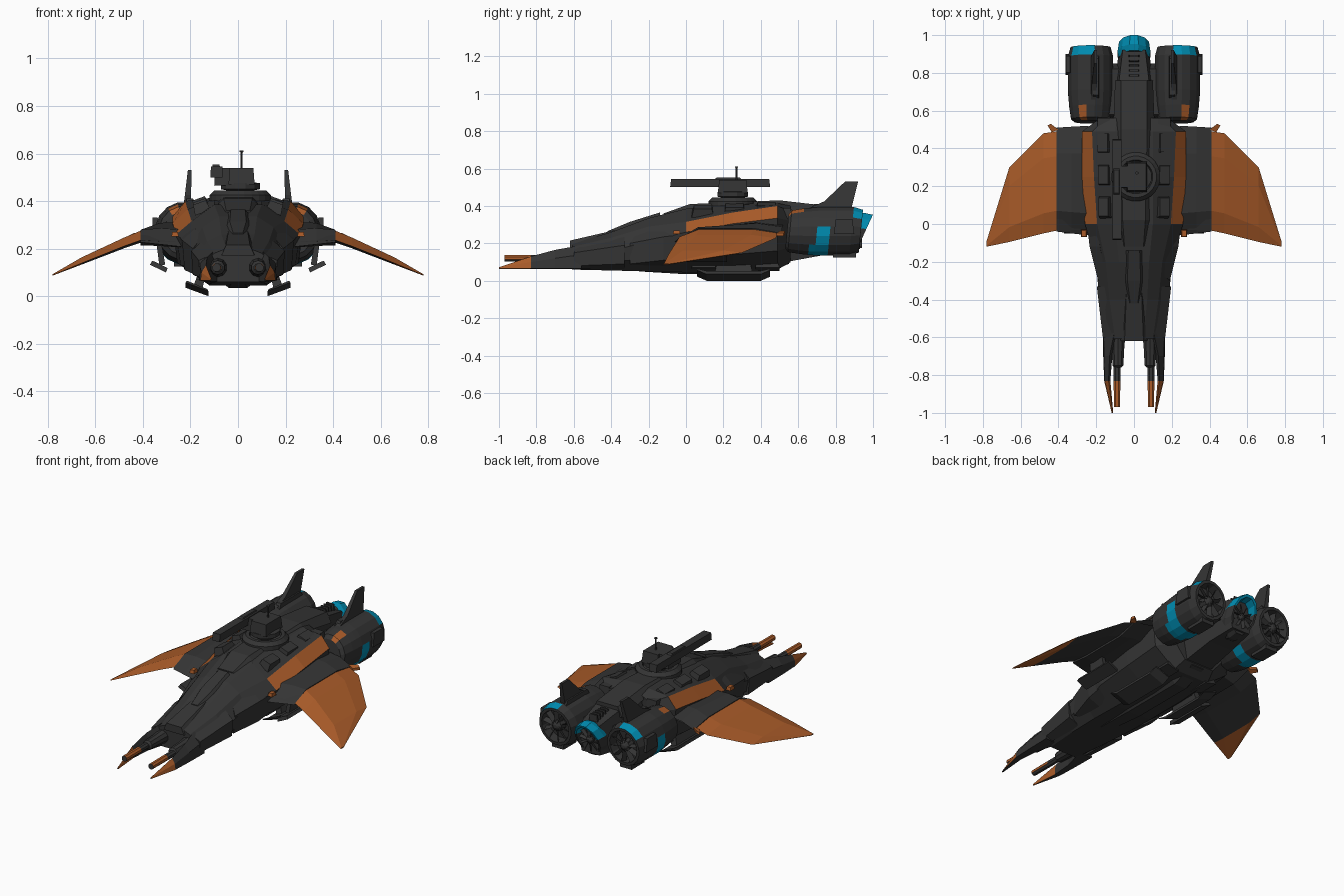
import bpy, bmesh, math
from mathutils import Vector, Matrix

cube = bpy.data.objects.get("Cube")
if cube:
    bpy.data.objects.remove(cube, do_unlink=True)


def material(name, rgb):
    m = bpy.data.materials.new(name)
    m.use_nodes = True
    m.diffuse_color = (*rgb, 1)
    m.node_tree.nodes["Principled BSDF"].inputs["Base Color"].default_value = (*rgb, 1)
    return m


DARK, ORANGE, CYAN = 0, 1, 2
MATS = [material("charcoal hull", (0.035, 0.035, 0.035)),
        material("burnt orange trim", (0.40, 0.105, 0.022)),
        material("cyan glow", (0.0, 0.27, 0.45))]


def finish(name, bm, rule=DARK, mirror=False):
    """Turn a bmesh into an object; rule is a colour index or a function of a face."""
    bmesh.ops.recalc_face_normals(bm, faces=bm.faces)
    bm.normal_update()
    for f in bm.faces:
        f.material_index = rule(f) if callable(rule) else rule
    me = bpy.data.meshes.new(name)
    bm.to_mesh(me)
    bm.free()
    for m in MATS:
        me.materials.append(m)
    ob = bpy.data.objects.new(name, me)
    bpy.context.collection.objects.link(ob)
    if mirror:
        ob.modifiers.new("mirror", "MIRROR").use_mirror_merge = False
    return ob


def loft(name, rings, rule=DARK, mirror=False):
    bm = bmesh.new()
    vs = [[bm.verts.new(p) for p in r] for r in rings]
    n = len(vs[0])
    for a, b in zip(vs, vs[1:]):
        for i in range(n):
            j = (i + 1) % n
            bm.faces.new((a[i], a[j], b[j], b[i]))
    bm.faces.new(vs[0])
    bm.faces.new(vs[-1])
    return finish(name, bm, rule, mirror)


def hull(name, stations, rule=DARK):
    """Symmetric loft along y; each station is y followed by half-profile points."""
    rings = []
    for y, *half in stations:
        rings.append([(x, y, z) for x, z in half] + [(-x, y, z) for x, z in reversed(half)])
    return loft(name, rings, rule)


def box(name, x, y, z, rule=DARK, mirror=False, taper=0.8, roll=0):
    """Block from ranges, narrowed at the top, rolled about its own long axis."""
    bm = bmesh.new()
    c = Vector((sum(x) / 2, sum(y) / 2, sum(z) / 2))
    size = (x[1] - x[0], y[1] - y[0], z[1] - z[0])
    bmesh.ops.create_cube(bm, size=1)
    for v in bm.verts:
        k = taper if v.co.z > 0 else 1
        v.co = Vector((v.co.x * size[0] * k, v.co.y * size[1] * k, v.co.z * size[2]))
    bm.transform(Matrix.Translation(c) @ Matrix.Rotation(roll, 4, "Y"))
    return finish(name, bm, rule, mirror)


def lathe(name, axis, centre, rows, n=16, rule=DARK, mirror=False, sz=1, shear=0):
    """Rings of (distance, radius) along the y or z axis."""
    rings = []
    for d, r in rows:
        ring = []
        for i in range(n):
            a = math.tau * (i + 0.5) / n
            u, w = r * math.cos(a), r * sz * math.sin(a)
            ring.append((centre[0] + u, d + w * shear, centre[1] + w) if axis == "y"
                        else (centre[0] + u, centre[1] + w, d))
        rings.append(ring)
    return loft(name, rings, rule, mirror)


# Main fuselage with orange shoulder stripes
def shoulder_paint(f):
    c = f.calc_center_median()
    return ORANGE if abs(c.x) > .2 and c.z > .27 and 0 < c.y < .5 else DARK


def section(y, top, tw, sx, sz, w, mid, low, bw, bot):
    return (y, (tw, top), (sx, sz), (w, mid), (w * .93, low), (bw, bot))


hull("fuselage", [
    section(-.61, .20, .05, .10, .18, .16, .13, .09, .09, .06),
    section(-.40, .26, .07, .13, .23, .185, .16, .10, .11, .055),
    section(-.20, .335, .08, .15, .29, .20, .21, .12, .12, .05),
    section(.00, .385, .10, .195, .315, .26, .26, .13, .12, .045),
    section(.25, .41, .10, .212, .365, .275, .305, .14, .12, .045),
    section(.49, .415, .10, .222, .40, .275, .335, .16, .12, .06),
    section(.56, .40, .09, .15, .37, .18, .32, .18, .10, .10)], shoulder_paint)
hull("spine", [
    (-.12, (.05, .36), (.07, .33)), (.02, (.06, .41), (.10, .37)),
    (.50, (.07, .43), (.11, .39)), (.76, (.07, .40), (.10, .34))])
hull("canopy", [
    (-.42, (.02, .265), (.035, .24)), (-.30, (.035, .315), (.07, .26)),
    (-.14, (.03, .365), (.07, .32))])
hull("nose_deck", [
    (-.62, (.05, .215), (.07, .17)), (-.36, (.04, .275), (.08, .23))])
hull("tail_boom", [
    (.48, (.09, .39), (.12, .26), (.09, .09)), (.75, (.08, .38), (.10, .25), (.08, .14)),
    (.92, (.06, .34), (.08, .245), (.06, .16))])
hull("belly_keel", [
    (-.25, (.05, .07), (.03, .05)), (0, (.08, .07), (.04, .035)),
    (.40, (.08, .08), (.04, .035)), (.55, (.06, .12), (.04, .09))])

# Armour plates and surface details
loft("cheek_plate", [
    [(.15, -.27, .25), (.19, -.30, .20), (.18, -.30, .09), (.13, -.27, .08)],
    [(.18, -.12, .285), (.235, -.12, .235), (.225, -.12, .11), (.15, -.12, .08)],
    [(.20, .01, .29), (.25, .01, .25), (.23, .01, .13), (.15, .01, .08)]], mirror=True)
loft("nose_side_plate", [
    [(.10, -.60, .18), (.165, -.60, .15), (.16, -.60, .08), (.12, -.60, .065)],
    [(.13, -.33, .25), (.197, -.33, .19), (.19, -.33, .09), (.12, -.33, .06)]], mirror=True)
for i in range(3):
    y = .03 + i * .17
    box("deck_panel", (.12, .19), (y, y + .12), (.35, .395 + i * .009), mirror=True, roll=.35)
    box("belly_panel", (.09, .17), (y, y + .13), (.06, .11), mirror=True, roll=-.25)
box("rear_shoulder", (.12, .20), (.47, .57), (.25, .39), mirror=True)
for i in range(5):
    y = .78 + i * .026
    box("tail_rib", (-.03, .03), (y, y + .012), (.33, .385))


# Forked nose with orange upper tips and twin guns
def tip_paint(f):
    return ORANGE if f.calc_center_median().y < -.83 and f.normal.z > -.3 and f.normal.y > -.9 else DARK


loft("nose_prong", [[(a, y, .062), (b, y, .065), (b - .004, y, m), (a + .3 * (b - a), y, t), (a, y, m)]
     for y, a, b, m, t in [(-.56, .075, .165, .14, .19), (-.70, .115, .163, .12, .165),
                           (-.83, .125, .158, .10, .13), (-1, .11, .118, .07, .072)]],
     tip_paint, mirror=True)
lathe("gun_pod", "y", (.085, .12), [(-.76, .018), (-.75, .03), (-.66, .035), (-.55, .045)], 10, mirror=True)
lathe("gun_barrel", "y", (.09, .12), [(-.97, .018), (-.83, .019), (-.74, .019)], 8, tip_paint, True)


# Swept, drooping wings: orange on top, dark beneath except at the tips
def wing_ring(x, y0, y1, z, t, rise=0):
    c = y1 - y0
    points = ((0, -.4), (.2, .4), (.75, .4), (1, 0), (.75, -.6), (.2, -.6))
    return [(x, y0 + c * u, z + t * w + rise * (u - .5)) for u, w in points]


def wing_paint(f):
    x = f.calc_center_median().x
    return ORANGE if x > .62 or (x > .41 and f.normal.z > .05) else DARK


loft("wing", [wing_ring(.22, -.03, .50, .265, .05, .04), wing_ring(.41, -.035, .49, .255, .05),
              wing_ring(.48, -.05, .48, .228, .045), wing_ring(.66, -.095, .30, .15, .03),
              wing_ring(.78, -.12, -.09, .09, .006)], wing_paint, True)
loft("wing_root_panel", [wing_ring(.24, -.06, .52, .268, .075, .06),
                         wing_ring(.33, -.05, .515, .268, .075, .04),
                         wing_ring(.41, -.04, .51, .253, .065)], mirror=True)
loft("wing_spur", [[(.40, .50, z), (.435, .485, z - .01), (.458, .522, z - .01), (.44, .53, z)]
                   for z in (.25, .265)], ORANGE, True)
box("root_clip", (.25, .28), (-.07, -.03), (.25, .27), ORANGE, True)

# Under-wing pods and landing skids
box("wing_pod", (.295, .37), (-.05, .22), (.115, .135), mirror=True, taper=.95, roll=-.45)
box("pod_strut", (.315, .34), (.02, .14), (.13, .25), mirror=True, roll=.15)
loft("landing_skid", [[(.125, y, z), (.13, y, z + h), (.215, y, z + .035 + h), (.22, y, z + .035)]
     for y, z, h in [(.06, .022, .008), (.11, 0, .018), (.40, 0, .018), (.45, .022, .008)]], mirror=True)
box("skid_strut", (.14, .18), (.15, .36), (.02, .11), mirror=True, roll=-.3)


# Engines with glowing bands, recessed exhausts and fans
def engine_paint(f):
    c = f.calc_center_median()
    dx, dz = c.x - .23, c.z - .265
    band = .69 < c.y < .77 and dz < .03 and (dx > 0 or dz < -.07)
    foot = .66 < c.y < .70 and dz < -.05 and dx > 0
    crown = c.y > .90 and dz > .08 and -.02 < dx < .09 and f.normal.z > 0
    cowl = c.y < .62 and dz > .06 and abs(dx - .04) < .02
    return CYAN if band or foot or crown else ORANGE if cowl else DARK


def ring_paint(f):
    return CYAN if f.calc_center_median().z > .25 and f.normal.y > -.9 else DARK


lathe("side_engine", "y", (.23, .265), [
    (.54, .085), (.555, .105), (.62, .115), (.665, .119), (.70, .122), (.77, .122), (.885, .122),
    (.935, .108), (.935, .092), (.88, .085)], 16, engine_paint, True, 1.08, .1)
lathe("centre_engine", "y", (0, .25), [
    (.87, .085), (.90, .09), (.952, .082), (.952, .07), (.90, .065)], 12, ring_paint, sz=1.3, shear=.46)
for name, x, z, y, r, mirror in (("side_fan", .23, .265, .92, .095, True),
                                 ("centre_fan", 0, .245, .93, .07, False)):
    bm = bmesh.new()
    for i in range(10):
        spin = Matrix.Rotation(math.tau * i / 10, 4, "Y")
        pts = [(-.004, -.02, .01), (.004, .01, .01), (.016, .01, r), (0, -.02, r)]
        bm.faces.new([bm.verts.new(Vector((x, y, z)) + spin @ Vector(p)) for p in pts])
    finish(name, bm, DARK, mirror)
    lathe(name + "_hub", "y", (x, z), [(y - .05, r * .4), (y, r * .35), (y + .015, r * .1)], 10, mirror=mirror)
box("engine_side_block", (.335, .362), (.79, .90), (.25, .33), mirror=True)
box("engine_top_rail", (.185, .22), (.66, .90), (.37, .41), mirror=True)
box("engine_belly_block", (.19, .27), (.785, .91), (.125, .16), mirror=True, taper=1)
box("engine_pylon", (.06, .18), (.55, .85), (.23, .31), mirror=True)

# Tail fins
fin = [(.66, .39), (.74, .425), (.85, .53), (.92, .53), (.885, .39)]
loft("tail_fin", [[(x + .24 * (.53 - z) * s, y, z) for y, z in fin]
                  for x, s in ((.195, .1), (.211, .5))], mirror=True)

# Turret with long gun and antenna
lathe("turret_base", "z", (.01, .25), [(.40, .13), (.425, .13), (.445, .11), (.445, .09), (.43, .085)], 24)
lathe("turret_neck", "z", (.01, .25), [(.42, .05), (.445, .06), (.45, .085), (.475, .085), (.48, .05)], 12)
box("turret_head", (-.04, .07), (.17, .33), (.47, .54), taper=.9)
box("turret_arm", (-.10, -.02), (.19, .31), (.465, .54), taper=.95)
box("long_gun", (-.115, -.065), (-.085, .45), (.50, .545), taper=.98)
box("gun_sight", (-.11, -.075), (.15, .30), (.54, .553))
lathe("antenna", "z", (.015, .27), [(.52, .006), (.605, .004), (.606, .009), (.612, .009)], 6)
